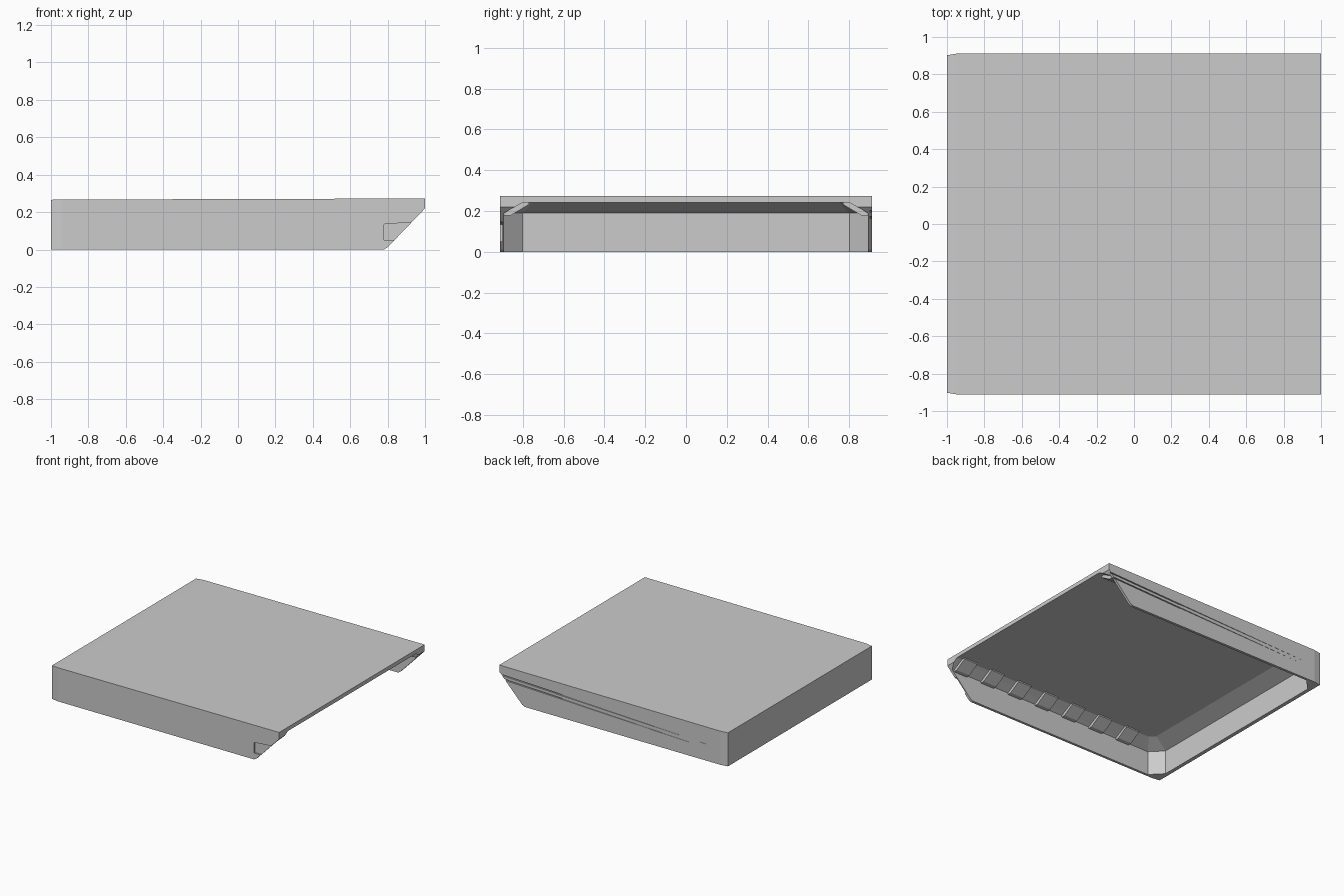
import bpy, bmesh

if "Cube" in bpy.data.objects:
    bpy.data.objects.remove(bpy.data.objects["Cube"])


def hull(name, points):
    """Convex solid through the given points."""
    bm = bmesh.new()
    for p in points:
        bm.verts.new(p)
    res = bmesh.ops.convex_hull(bm, input=bm.verts[:])
    junk = {g for g in res["geom_interior"] + res["geom_unused"]
            if isinstance(g, bmesh.types.BMVert) and g.is_valid}
    if junk:
        bmesh.ops.delete(bm, geom=list(junk), context='VERTS')
    bmesh.ops.dissolve_limit(bm, angle_limit=0.002, verts=bm.verts[:], edges=bm.edges[:])
    bmesh.ops.recalc_face_normals(bm, faces=bm.faces[:])
    mesh = bpy.data.meshes.new(name)
    bm.to_mesh(mesh)
    bm.free()
    obj = bpy.data.objects.new(name, mesh)
    bpy.context.collection.objects.link(obj)
    return obj


def cut(target, cutter):
    """Subtract the cutter, then remove it."""
    bpy.context.view_layer.objects.active = target
    mod = target.modifiers.new("cut", 'BOOLEAN')
    mod.operation = 'DIFFERENCE'
    mod.solver = 'EXACT'
    mod.object = cutter
    cutter.hide_render = True
    bpy.ops.object.modifier_apply(modifier=mod.name)
    bpy.data.objects.remove(cutter, do_unlink=True)


# Outer body: slanted open end at +x, eased rear corners
profile = [(-0.94, 0), (0.78, 0), (0.80, 0.012), (1, 0.22), (1, 0.273), (-0.94, 0.267)]
pts = [(x, s * 0.912, z) for x, z in profile for s in (-1, 1)]
pts += [(-1, s * 0.902, z) for z in (0, 0.266) for s in (-1, 1)]
shell = hull("cover_shell", pts)

# Inner hollow: chamfered rear corners and a sloped edge up to the ceiling
wall = [(-0.97, 0.80), (-0.88, 0.892), (1.2, 0.892)]
ceiling = [(-0.84, 0.75), (-0.80, 0.79), (1.2, 0.80)]
pts = [(x, s * y, z) for z in (-0.05, 0.19) for x, y in wall for s in (-1, 1)]
pts += [(x, s * y, 0.242) for x, y in ceiling for s in (-1, 1)]
cut(shell, hull("hollow_cutter", pts))

# Two tapering slots along the rear side wall
for drop in (0.0, 0.03):
    pts = []
    for dz in (0.0, 0.008):
        pts += [(-0.85, 0.912, 0.13 - drop + dz), (-0.85, 0.93, 0.13 - drop + dz),
                (1.1, 0.93, 0.2 - drop + dz), (1.1, 0.9, 0.2 - drop + dz)]
    cut(shell, hull("slot_cutter", pts))

# Shallow notch near the slanted end of the front side wall
pts = [(x, y, z) for x, z in ((0.78, 0.05), (0.78, 0.135), (0.98, 0.15), (0.87, 0.05))
       for y in (-0.95, -0.90)]
cut(shell, hull("notch_cutter", pts))

# Row of ribs along the sloped edge inside each side wall
section = [(0.895, 0.25), (0.895, 0.178), (0.86, 0.178), (0.77, 0.232), (0.77, 0.25)]
for side in (-1, 1):
    for i in range(7):
        cx = 0.895 - i * 0.255
        hull("inner_rib", [(cx + dx, side * y, z)
                           for dx in (-0.06, 0.06) for y, z in section])
